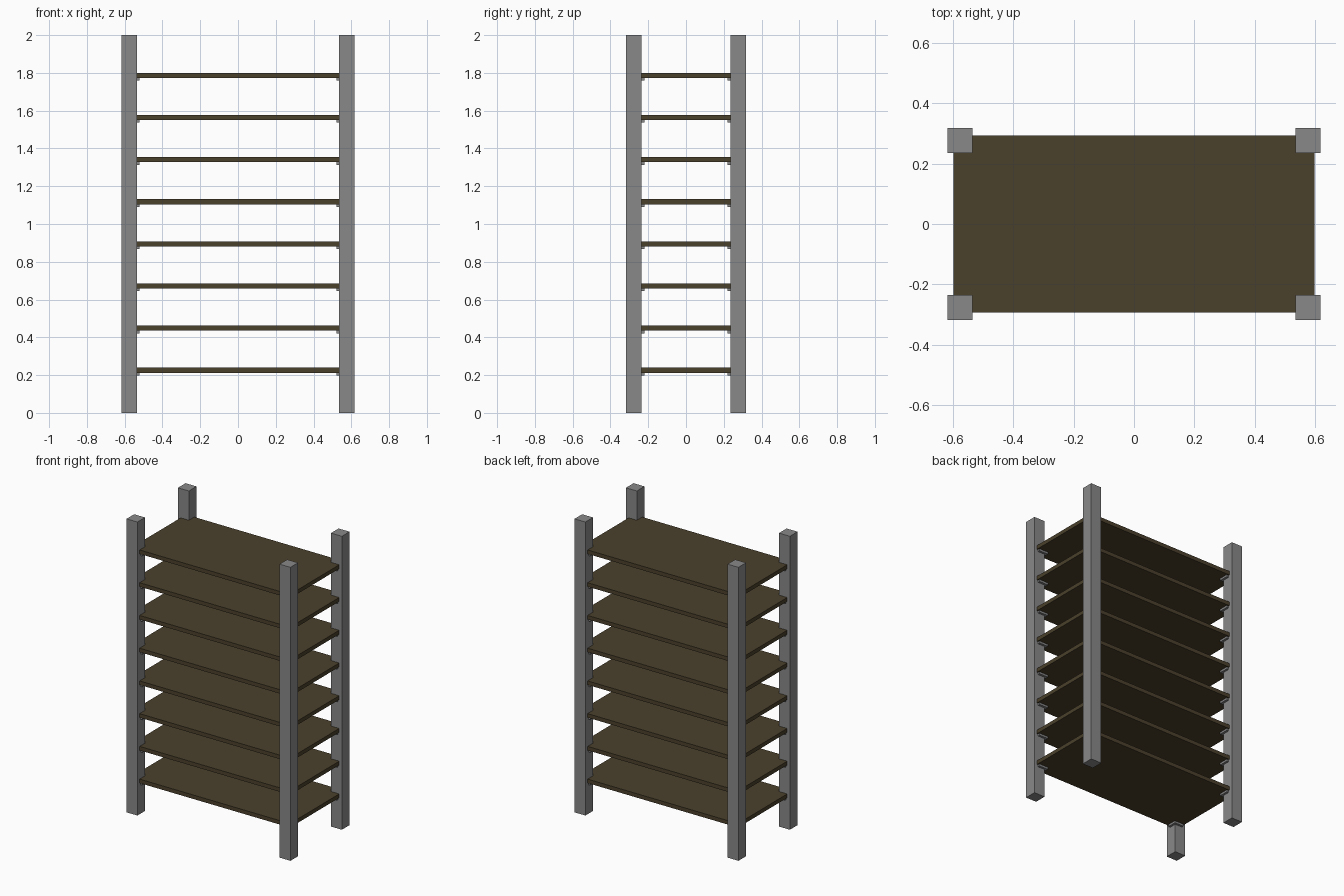
import bpy

cube = bpy.data.objects.get("Cube")
if cube:
    bpy.data.objects.remove(cube, do_unlink=True)


def make_material(name, rgb):
    mat = bpy.data.materials.new(name)
    mat.use_nodes = True
    colour = (*rgb, 1)
    mat.diffuse_color = colour
    mat.node_tree.nodes["Principled BSDF"].inputs["Base Color"].default_value = colour
    return mat


def box(name, low, high, mat):
    centre = [(a + b) / 2 for a, b in zip(low, high)]
    bpy.ops.mesh.primitive_cube_add(size=1, location=centre)
    obj = bpy.context.object
    obj.name = name
    obj.scale = [b - a for a, b in zip(low, high)]
    bpy.ops.object.transform_apply(location=False, rotation=False, scale=True)
    obj.data.materials.append(mat)
    return obj


def corner_box(name, x, y, z, mat):
    """Box at each of the four corners, given its (inner, outer) ranges."""
    for sx, side in ((-1, "right"), (1, "left")):
        for sy, end in ((-1, "front"), (1, "back")):
            xs = sorted(sx * v for v in x)
            ys = sorted(sy * v for v in y)
            box(f"{end}_{side}_{name}", *zip(xs, ys, z), mat)


metal = make_material("grey metal", (0.25, 0.25, 0.25))
wood = make_material("dark brown wood", (0.07, 0.052, 0.025))

# Corner posts
corner_box("post", (0.536, 0.618), (0.236, 0.318), (0, 2), metal)

# Shelves with small support blocks against each post
SHELVES = 8
HALF_X, HALF_Y, THICK = 0.598, 0.294, 0.027
for i in range(SHELVES):
    top = 0.239 + i * 0.2231
    bottom = top - THICK
    box(f"shelf_{i + 1}", (-HALF_X, -HALF_Y, bottom), (HALF_X, HALF_Y, top), wood)
    corner_box(f"support_{i + 1}", (0.521, 0.59), (0.221, 0.286),
               (bottom - 0.014, bottom), metal)
